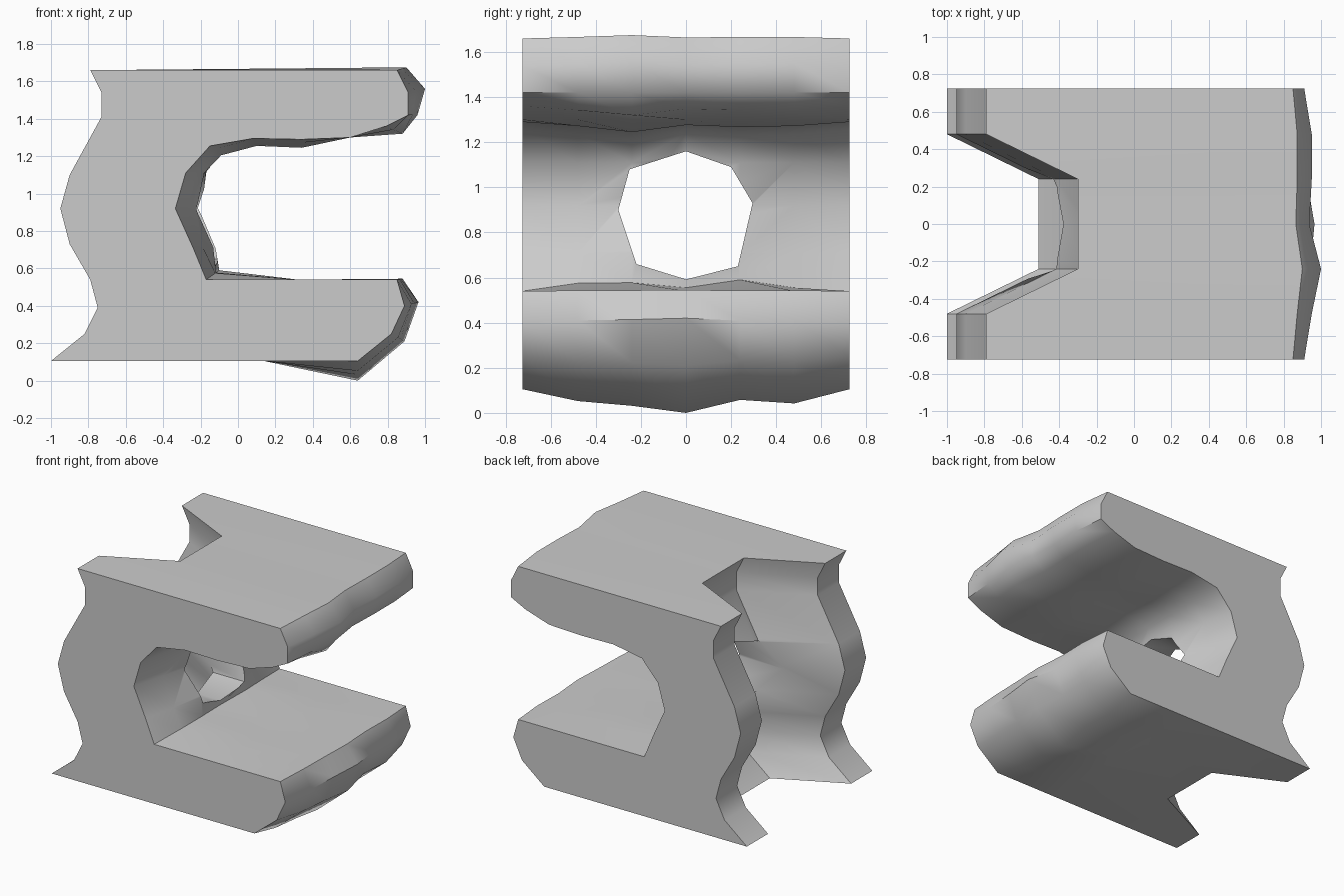
import bpy, bmesh, math

if "Cube" in bpy.data.objects:
    bpy.data.objects.remove(bpy.data.objects["Cube"])

# Stations across the width, and how strongly each bulging zone swells there
STATIONS = [-0.725, -0.48, -0.24, 0.0, 0.24, 0.48, 0.725]
SWELL = {
    "none": [0, 0, 0, 0, 0, 0, 0],
    "wall": [0, 0.45, 0.9, 0.95, 1.0, 0.4, 0],
    "floor": [0, 0.7, 0.75, 0.3, 1.0, 0.3, 0],
    "roof": [0, 0.4, 1.0, 0.3, 0.5, 0.4, 0],
    "upper": [0, 0.45, 1.0, 0.3, 0.45, 0.45, 0],
    "lower": [0, 0.5, 0.7, 1.0, 0.45, 0.6, 0],
}
RECESS = [0, 0, 0.49, 0.49, 0.49, 0, 0]   # notch depth in the back

# Wavy back edge, bottom to top (shifted by the recess)
BACK = [(-1, 0.105), (-0.82, 0.25), (-0.75, 0.39), (-0.79, 0.54), (-0.9, 0.73),
        (-0.95, 0.92), (-0.9, 1.1), (-0.73, 1.41), (-0.73, 1.54), (-0.79, 1.66)]

# Jaws and throat, top to bottom: x, z, zone, full swell in x and z
FRONT = [
    (0.85, 1.66, "upper", 0.05, 0.015), (0.91, 1.54, "upper", 0.09, 0.02),
    (0.91, 1.42, "upper", 0.05, 0.0), (0.79, 1.36, "upper", 0.09, -0.04),
    (0.60, 1.30, "none", 0, 0), (0.34, 1.29, "roof", 0, -0.045),
    (0.08, 1.295, "roof", 0.02, -0.04), (-0.15, 1.255, "roof", 0.06, -0.05),
    (-0.28, 1.11, "wall", 0.11, 0), (-0.335, 0.92, "wall", 0.14, 0),
    (-0.24, 0.71, "wall", 0.12, 0), (-0.17, 0.54, "floor", 0.07, 0.05),
    (0.32, 0.54, "none", 0, 0), (0.85, 0.54, "lower", 0.03, 0.005),
    (0.89, 0.40, "lower", 0.075, 0.02), (0.82, 0.25, "lower", 0.07, -0.04),
    (0.64, 0.105, "lower", 0.0, -0.105), (0.14, 0.105, "none", 0, 0),
]


def section(i):
    """Closed outline of the body at station i."""
    pts = [(x + RECESS[i], z) for x, z in BACK]
    for x, z, zone, dx, dz in FRONT:
        s = SWELL[zone][i]
        pts.append((x + dx * s, z + dz * s))
    return pts


def loft(name, rings):
    """Skin a list of equal-length rings and cap both ends."""
    bm = bmesh.new()
    loops = [[bm.verts.new(p) for p in ring] for ring in rings]
    n = len(loops[0])
    for a, b in zip(loops, loops[1:]):
        for k in range(n):
            bm.faces.new((a[k], a[(k + 1) % n], b[(k + 1) % n], b[k]))
    bm.faces.new(loops[0])
    bm.faces.new(loops[-1])
    bmesh.ops.recalc_face_normals(bm, faces=bm.faces)
    mesh = bpy.data.meshes.new(name)
    bm.to_mesh(mesh)
    bm.free()
    obj = bpy.data.objects.new(name, mesh)
    bpy.context.collection.objects.link(obj)
    return obj


# Clamp-shaped body
body = loft("clamp_body", [[(x, y, z) for x, z in section(i)]
                           for i, y in enumerate(STATIONS)])

# Eight-sided opening through the thin back wall
HOLE = [(0, 1.16), (0.2, 1.09), (0.295, 0.93), (0.23, 0.65),
        (0, 0.592), (-0.22, 0.66), (-0.3, 0.9), (-0.25, 1.08)]
cutter = loft("hole_cutter", [[(x, y, z) for y, z in HOLE] for x in (-0.8, 0.1)])
cutter.hide_render = True

cut = body.modifiers.new("hole", "BOOLEAN")
cut.operation = "DIFFERENCE"
cut.solver = "EXACT"
cut.object = cutter
bpy.context.view_layer.objects.active = body
body.select_set(True)
bpy.ops.object.modifier_apply(modifier=cut.name)
bpy.data.objects.remove(cutter)

# Soft shading with crisp borders
bpy.ops.object.shade_smooth_by_angle(angle=math.radians(48))
